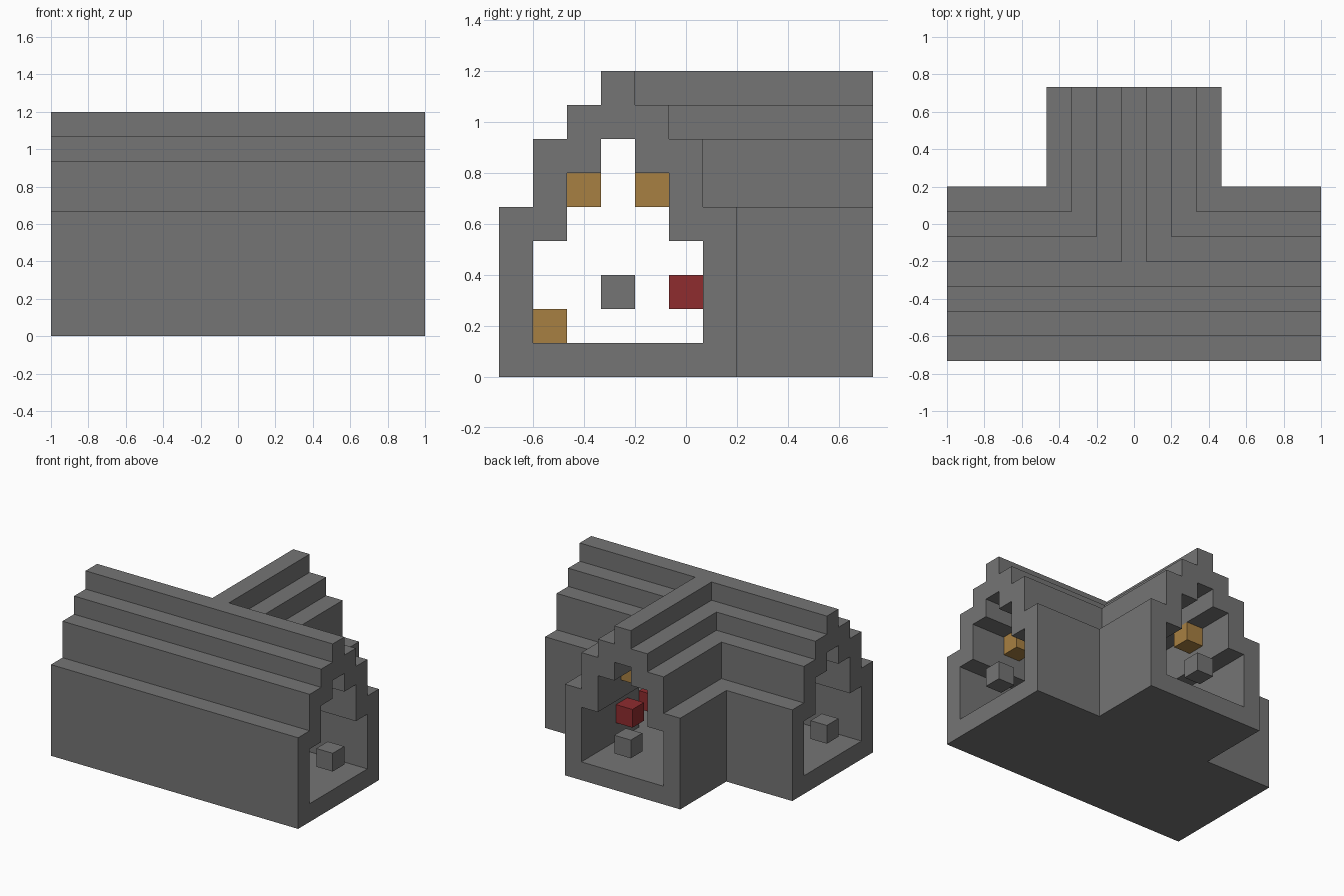
import bpy
import bmesh
import math
from mathutils import Vector

cube = bpy.data.objects.get("Cube")
if cube:
    bpy.data.objects.remove(cube, do_unlink=True)

# Block grid: one block is 2/15 units wide
U = 2 / 15
NX, NY, NZ = 15, 11, 9
MID_X, MID_Y = 7, 3          # centre lines of the branch and of the main hall
OUTER = [3, 3, 3, 3, 3, 2, 2, 1, 0]             # half width of the shell per layer
INNER = [-1, 2, 2, 2, 1, 1, 0, -1, -1]          # half width of the hollow per layer


def material(name, rgb):
    mat = bpy.data.materials.new(name)
    mat.use_nodes = True
    mat.diffuse_color = (*rgb, 1)
    bsdf = next(n for n in mat.node_tree.nodes if n.type == 'BSDF_PRINCIPLED')
    bsdf.inputs["Base Color"].default_value = (*rgb, 1)
    return mat


grey = material("stone grey", (0.176, 0.176, 0.176))
amber = material("lamp amber", (0.39, 0.216, 0.054))
red = material("signal red", (0.275, 0.025, 0.028))


def inside(profile, x, y, z):
    """True where a block lies in the T-shaped hall of the given profile."""
    half = profile[z]
    main = abs(y - MID_Y) <= half
    branch = abs(x - MID_X) <= half and y >= MID_Y
    return main or branch


def corner(x, y, z):
    return Vector(((x - NX / 2) * U, (y - NY / 2) * U, z * U))


def build(name, blocks, mat):
    """Skin a set of blocks with only its exposed faces, merged where flat."""
    blocks = set(blocks)
    bm = bmesh.new()
    for b in blocks:
        for axis in range(3):
            for side in (0, 1):
                near = list(b)
                near[axis] += 2 * side - 1
                if tuple(near) in blocks:
                    continue
                quad = []
                for s, t in ((0, 0), (1, 0), (1, 1), (0, 1)):
                    p = list(b)
                    p[axis] += side
                    p[(axis + 1) % 3] += s
                    p[(axis + 2) % 3] += t
                    quad.append(bm.verts.new(corner(*p)))
                bm.faces.new(quad if side else quad[::-1])
    bmesh.ops.remove_doubles(bm, verts=bm.verts, dist=U / 100)
    bmesh.ops.dissolve_limit(bm, angle_limit=math.radians(1),
                             verts=bm.verts, edges=bm.edges)
    mesh = bpy.data.meshes.new(name)
    bm.to_mesh(mesh)
    bm.free()
    mesh.materials.append(mat)
    obj = bpy.data.objects.new(name, mesh)
    bpy.context.collection.objects.link(obj)
    return obj


# Stepped shell of the hall with its hollow passage
build("hall_shell",
      [(x, y, z) for x in range(NX) for y in range(NY) for z in range(NZ)
       if inside(OUTER, x, y, z) and not inside(INNER, x, y, z)], grey)

# Floating block in each doorway
for name, x, y in (("left", NX - 1, MID_Y), ("right", 0, MID_Y),
                   ("back", MID_X, NY - 1)):
    build(name + "_doorway_block", [(x, y, 2)], grey)

# Paired lamps under the roof, two blocks in from each doorway
for side in (-1, 1):
    tag = "left" if side > 0 else "right"
    build("back_lamp_" + tag, [(MID_X + side, NY - 3, 5)], amber)
    for depth in (-1, 1):
        place = "rear" if depth > 0 else "front"
        build(f"{tag}_lamp_{place}", [(MID_X + 5 * side, MID_Y + depth, 5)], amber)

    # Red signals beside the inner corners of the junction
    for y, place in ((5, "hall"), (7, "branch")):
        build(f"{tag}_signal_{place}", [(MID_X + 2 * side, y, 2)], red)

# Box on the floor against the front wall
build("floor_box", [(MID_X, 1, 1)], amber)
